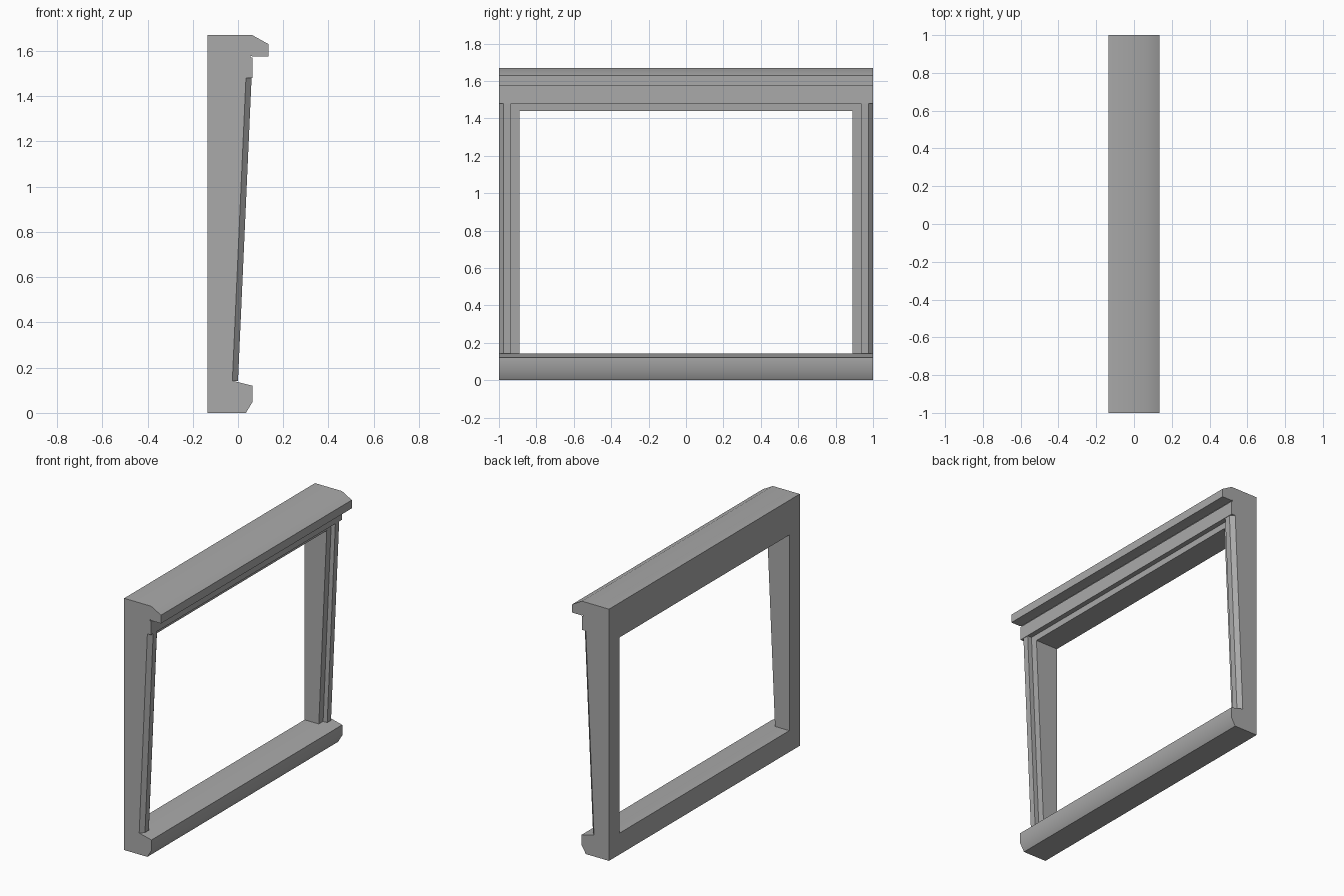
import bpy, bmesh
from mathutils import Vector

cube = bpy.data.objects.get("Cube")
if cube:
    bpy.data.objects.remove(cube, do_unlink=True)

# Single flat grey
grey = bpy.data.materials.new("frame_grey")
grey.use_nodes = True
colour = (0.4, 0.4, 0.4, 1)
grey.diffuse_color = colour
grey.node_tree.nodes["Principled BSDF"].inputs["Base Color"].default_value = colour

BACK = -0.135
SILL_TOP, HEAD_BASE = 0.142, 1.48


def loft(name, start, end):
    """Solid between two matching outlines of 3D points."""
    bm = bmesh.new()
    a = [bm.verts.new(Vector(p)) for p in start]
    b = [bm.verts.new(Vector(p)) for p in end]
    bm.faces.new(a)
    bm.faces.new(b[::-1])
    for i in range(len(a)):
        j = (i + 1) % len(a)
        bm.faces.new((a[i], b[i], b[j], a[j]))
    bmesh.ops.recalc_face_normals(bm, faces=bm.faces)
    mesh = bpy.data.meshes.new(name)
    bm.to_mesh(mesh)
    bm.free()
    mesh.materials.append(grey)
    obj = bpy.data.objects.new(name, mesh)
    bpy.context.collection.objects.link(obj)
    bpy.ops.object.select_all(action='DESELECT')
    obj.select_set(True)
    bpy.context.view_layer.objects.active = obj
    bpy.ops.object.shade_smooth_by_angle(angle=0.61)
    return obj


def rail(name, profile, half):
    """Sweep an (x, z) profile along y."""
    return loft(name, [(x, -half, z) for x, z in profile],
                [(x, half, z) for x, z in profile])


# Sill with sloped top and bevelled lower nose
rail("sill", [(BACK, 0), (0.035, 0), (0.065, 0.05), (0.065, 0.12),
              (-0.025, SILL_TOP), (BACK, SILL_TOP)], 1)

# Head with projecting drip cap and fascia
rail("head", [(BACK, HEAD_BASE), (0.063, HEAD_BASE), (0.063, 1.57), (0.055, 1.57),
              (0.055, 1.58), (0.065, 1.575), (0.135, 1.575), (0.135, 1.63),
              (0.063, 1.67), (BACK, 1.67)], 1)

# Stop below the head, set back from the fascia
rail("head_stop", [(BACK, 1.44), (0.028, 1.44), (0.03, HEAD_BASE), (BACK, HEAD_BASE)], 0.89)


def jamb_section(front, z, side):
    outline = [(BACK, 1), (front - 0.025, 1), (front, 0.975), (front, 0.935),
               (front - 0.03, 0.935), (front - 0.03, 0.89), (BACK, 0.89)]
    return [(x, side * y, z) for x, y in outline]


# Tapered jambs with outer chamfer and inner rebate
for side, label in ((1, "back"), (-1, "front")):
    loft(label + "_jamb", jamb_section(0, SILL_TOP, side),
         jamb_section(0.06, HEAD_BASE, side))
